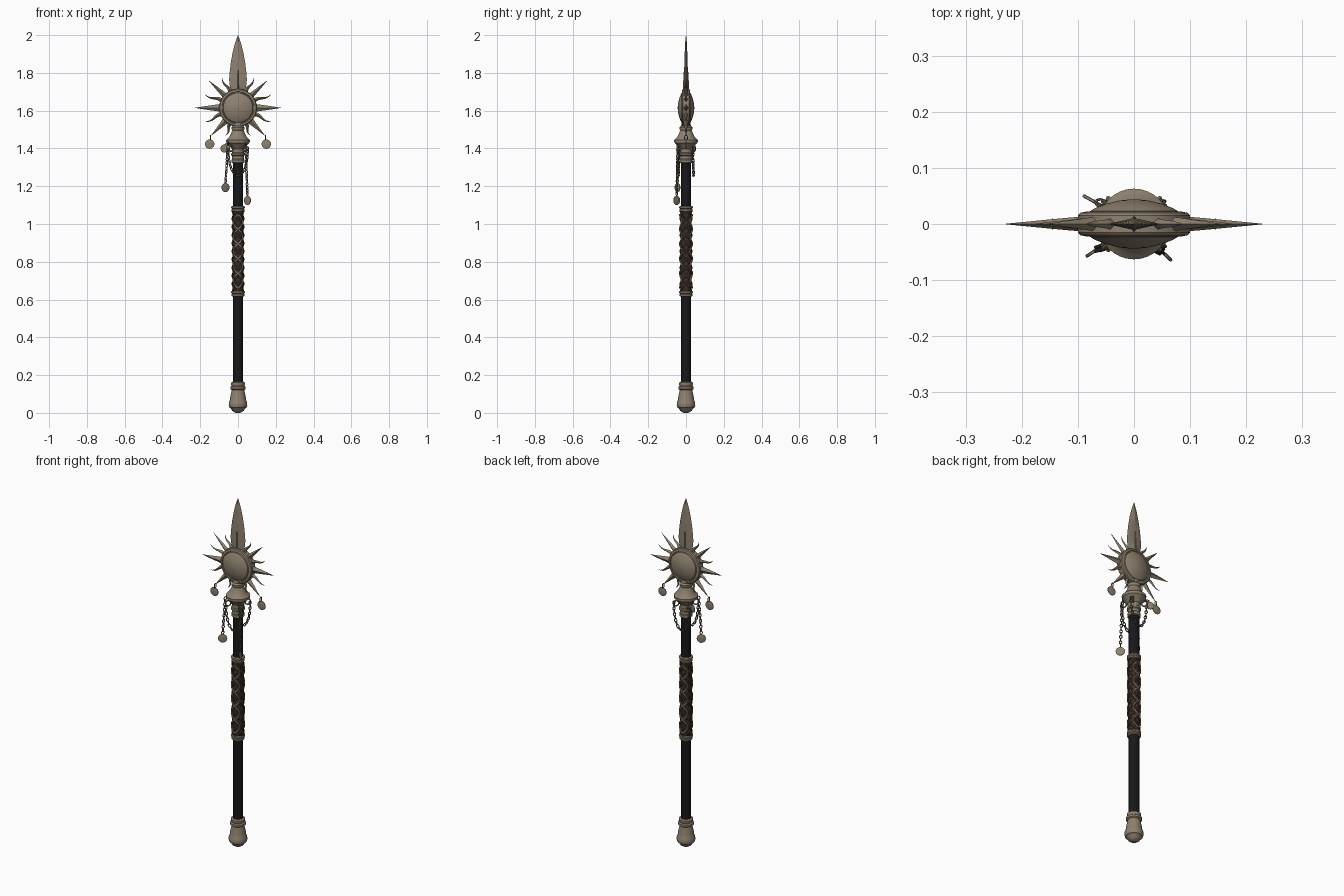
import bpy, bmesh, math
from math import sin, cos, pi, radians
from mathutils import Vector, Matrix

if "Cube" in bpy.data.objects:
    bpy.data.objects.remove(bpy.data.objects["Cube"])


def material(name, rgb):
    m = bpy.data.materials.new(name)
    m.diffuse_color = (*rgb, 1)
    m.use_nodes = True
    m.node_tree.nodes["Principled BSDF"].inputs["Base Color"].default_value = m.diffuse_color
    return m


BRONZE = material("aged bronze", (0.27, 0.22, 0.16))
DARK = material("dark bronze", (0.15, 0.12, 0.085))
BLACK = material("black lacquer", (0.009, 0.009, 0.01))
LEATHER = material("brown leather", (0.045, 0.026, 0.019))


def finish(name, bm, mat, angle=35):
    bmesh.ops.recalc_face_normals(bm, faces=bm.faces)
    me = bpy.data.meshes.new(name)
    bm.to_mesh(me)
    bm.free()
    me.materials.append(mat)
    for p in me.polygons:
        p.use_smooth = True
    me.set_sharp_from_angle(angle=radians(angle))
    ob = bpy.data.objects.new(name, me)
    bpy.context.collection.objects.link(ob)
    return ob


def bridge(bm, rings):
    """Skin a list of closed vertex rings and cap both ends."""
    for a, b in zip(rings, rings[1:]):
        n = len(a)
        for i in range(n):
            bm.faces.new((a[i], a[(i + 1) % n], b[(i + 1) % n], b[i]))
    bm.faces.new(rings[0])
    bm.faces.new(rings[-1])


def lathe(name, profile, mat, n=32, matrix=Matrix()):
    """Revolve (radius, height) points around z, then place with matrix."""
    bm = bmesh.new()
    bridge(bm, [[bm.verts.new(matrix @ Vector((r * cos(2 * pi * i / n), r * sin(2 * pi * i / n), z)))
                 for i in range(n)] for r, z in profile])
    return finish(name, bm, mat)


def spike(bm, sections, deg, centre):
    """Diamond-section spike in the xz plane: (distance, half width, half depth, sideways)."""
    a = radians(deg)
    d, s = Vector((cos(a), 0, sin(a))), Vector((-sin(a), 0, cos(a)))
    y = Vector((0, 1, 0))
    rings = []
    for dist, w, t, off in sections:
        c = centre + d * dist + s * off
        rings.append([bm.verts.new(p) for p in (c + s * w, c + y * t, c - s * w, c - y * t)])
    bridge(bm, rings)


def torus(bm, centre, axis_long, axis_wide, a, b, r, n=10, m=5):
    """Oval ring lying in the plane of the two axes."""
    u, v = axis_long.normalized(), axis_wide.normalized()
    w = u.cross(v)
    g = []
    for i in range(n):
        t = 2 * pi * i / n
        out = u * cos(t) + v * sin(t)
        c = centre + u * a * cos(t) + v * b * sin(t)
        g.append([bm.verts.new(c + out * r * cos(2 * pi * j / m) + w * r * sin(2 * pi * j / m))
                  for j in range(m)])
    for i in range(n):
        for j in range(m):
            k, l = (i + 1) % n, (j + 1) % m
            bm.faces.new((g[i][j], g[k][j], g[k][l], g[i][l]))


def chain(name, path, mat=DARK, step=0.0165):
    """Alternating links at even spacing along a dense path."""
    bm = bmesh.new()
    travelled, count = step, 0
    for p, q in zip(path, path[1:]):
        travelled += (q - p).length
        if travelled >= step:
            travelled -= step
            u = (q - p).normalized()
            side = u.cross(Vector((0.6, 0.8, 0.1))).normalized()
            wide = side if count % 2 else u.cross(side)
            torus(bm, q, u, wide, 0.0105, 0.0065, 0.0026)
            count += 1
    return finish(name, bm, mat, 60)


def tube(name, paths, mat, r):
    cu = bpy.data.curves.new(name, 'CURVE')
    cu.dimensions = '3D'
    cu.bevel_depth, cu.bevel_resolution = r, 1
    cu.use_fill_caps = True
    for pts in paths:
        sp = cu.splines.new('POLY')
        sp.points.add(len(pts) - 1)
        for p, co in zip(sp.points, pts):
            p.co = (*co, 1)
        sp.use_smooth = True
    cu.materials.append(mat)
    ob = bpy.data.objects.new(name, cu)
    bpy.context.collection.objects.link(ob)
    return ob


def coin(name, centre, radius, normal):
    rot = normal.to_track_quat('Z', 'Y').to_matrix().to_4x4()
    prof = [(radius - 0.003, -0.003), (radius, -0.002), (radius, 0.002), (radius - 0.003, 0.003)]
    return lathe(name, prof, BRONZE, 20, Matrix.Translation(centre) @ rot)


# Pommel, shaft and grip core
lathe("pommel", [(0.012, 0), (0.03, 0.01), (0.036, 0.022), (0.045, 0.028), (0.049, 0.04), (0.048, 0.056),
                 (0.043, 0.066), (0.041, 0.085), (0.035, 0.112), (0.034, 0.122), (0.041, 0.127),
                 (0.041, 0.138), (0.034, 0.143), (0.037, 0.15), (0.037, 0.16), (0.028, 0.165)], BRONZE)
lathe("lower_shaft", [(0.027, 0.15), (0.027, 0.63)], BLACK)
lathe("upper_shaft", [(0.027, 1.08), (0.027, 1.34)], BLACK)
lathe("grip_core", [(0.029, 0.62), (0.029, 1.09)], LEATHER)
for nm, z in (("lower_grip_collar", 0.617), ("upper_grip_collar", 1.067)):
    lathe(nm, [(0.03, z), (0.035, z + 0.003), (0.035, z + 0.01), (0.032, z + 0.013),
               (0.036, z + 0.017), (0.036, z + 0.025), (0.03, z + 0.028)], BRONZE)

# Braided leather wrap
wraps = []
for sign in (-1, 1):
    for k in range(4):
        wraps.append([(0.0295 * cos(t), 0.0295 * sin(t), 0.64 + 0.43 * i / 90)
                      for i in range(91) for t in [sign * i / 90 * 2 * pi * 2.5 + k * pi / 2]])
tube("grip_braid", wraps, LEATHER, 0.0045)

# Bronze vine ornament on the front and back of the grip
vines = []
for face in (-pi / 2, pi / 2):
    for sign in (-1, 1):
        vines.append([(0.033 * cos(t), 0.033 * sin(t), 0.66 + 0.39 * i / 100)
                      for i in range(101) for t in [face + sign * 0.85 * sin(i / 100 * 5 * pi)]])
tube("grip_vines", vines, BRONZE, 0.0042)

# Socket below the sun disc
lathe("socket", [(0.028, 1.322), (0.034, 1.325), (0.034, 1.34), (0.031, 1.344), (0.031, 1.36), (0.036, 1.364),
                 (0.036, 1.374), (0.032, 1.378), (0.033, 1.398), (0.042, 1.408), (0.05, 1.42), (0.062, 1.43),
                 (0.063, 1.445), (0.056, 1.451), (0.046, 1.462), (0.037, 1.48), (0.03, 1.496),
                 (0.034, 1.502), (0.034, 1.512), (0.026, 1.52), (0.022, 1.545)], BRONZE)

# Sun disc, domed on both sides
HUB = Vector((0, 0, 1.615))
half = [(0.004, 0.044), (0.025, 0.042), (0.05, 0.036), (0.07, 0.028), (0.078, 0.023),
        (0.08, 0.018), (0.084, 0.018), (0.086, 0.022), (0.096, 0.02), (0.1, 0.015)]
lathe("sun_disc", half + [(r, -z) for r, z in reversed(half)], BRONZE, 48,
      Matrix.Translation(HUB) @ Matrix.Rotation(pi / 2, 4, 'X'))

# Straight and wavy rays, mirrored left and right
straight, wavy = bmesh.new(), bmesh.new()
for side in (1, -1):
    for deg, length, w in ((0, 0.228, 0.021), (43, 0.212, 0.016), (-46, 0.205, 0.019)):
        spike(straight, [(0.085, w, 0.014, 0), (length * 0.62, w * 0.65, 0.009, 0), (length, 0.0006, 0.0006, 0)],
              deg if side > 0 else 180 - deg, HUB)
    for deg, length in ((22, 0.188), (62, 0.178), (-23, 0.188), (-66, 0.16)):
        secs = []
        for i in range(10):
            f = i / 9
            secs.append((0.085 + (length - 0.085) * f, 0.0125 * (1 - f) + 0.0006, 0.011 * (1 - f) + 0.0006,
                         side * 0.006 * sin(f * 2 * pi)))
        spike(wavy, secs, deg if side > 0 else 180 - deg, HUB)
finish("straight_rays", straight, BRONZE, 25)
finish("wavy_rays", wavy, BRONZE, 40)

# Spear blade with a raised midrib
bm = bmesh.new()
spike(bm, [(0.08, 0.034, 0.011, 0), (0.12, 0.044, 0.011, 0), (0.15, 0.047, 0.0105, 0), (0.19, 0.044, 0.0095, 0),
           (0.24, 0.038, 0.0085, 0), (0.29, 0.029, 0.007, 0), (0.335, 0.018, 0.005, 0),
           (0.365, 0.008, 0.003, 0), (0.385, 0.0006, 0.0006, 0)], 90, HUB)
finish("spear_blade", bm, BRONZE, 25)
bm = bmesh.new()
spike(bm, [(0.08, 0.012, 0.016, 0), (0.17, 0.009, 0.014, 0), (0.23, 0.001, 0.008, 0)], 90, HUB)
finish("blade_midrib", bm, BRONZE, 25)

# Coins hanging from the lower rays
bm = bmesh.new()
for x in (-1, 1):
    torus(bm, Vector((x * 0.145, 0, 1.457)), Vector((0, 0, 1)), Vector((0, 1, 0)), 0.013, 0.008, 0.0025)
    coin("ray_coin", Vector((x * 0.15, 0, 1.423)), 0.025, Vector((0, 1, 0)))
finish("ray_coin_links", bm, DARK, 60)

# Rings around the socket that carry the chains
bm = bmesh.new()
for x in (-1, 1):
    for y in (-1, 1):
        torus(bm, Vector((x * 0.037, y * 0.037, 1.4)), Vector((0, 0, 1)), Vector((x, y, 0)), 0.016, 0.014, 0.004)
finish("socket_rings", bm, BRONZE, 60)

# Hanging chains ending in coins
for x, y, low, r in ((-0.066, -0.045, 1.193, 0.024), (0.05, -0.049, 1.125, 0.024), (-0.073, 0.041, 1.4, 0.021)):
    a, b = Vector((0.8 * x, 0.9 * y, 1.425)), Vector((x, y, low + r))
    chain("hanging_chain", [a.lerp(b, i / 300) for i in range(301)])
    coin("chain_coin", Vector((x, y, low)), r, Vector((-y, x, 0)))

# Swag chains in front and behind
for y in (-1, 1):
    chain("swag_chain", [Vector((0.052 * cos(t), y * (0.036 + 0.004 * sin(t)), 1.4 - 0.145 * sin(t)))
                         for t in [pi * i / 600 for i in range(601)]])
